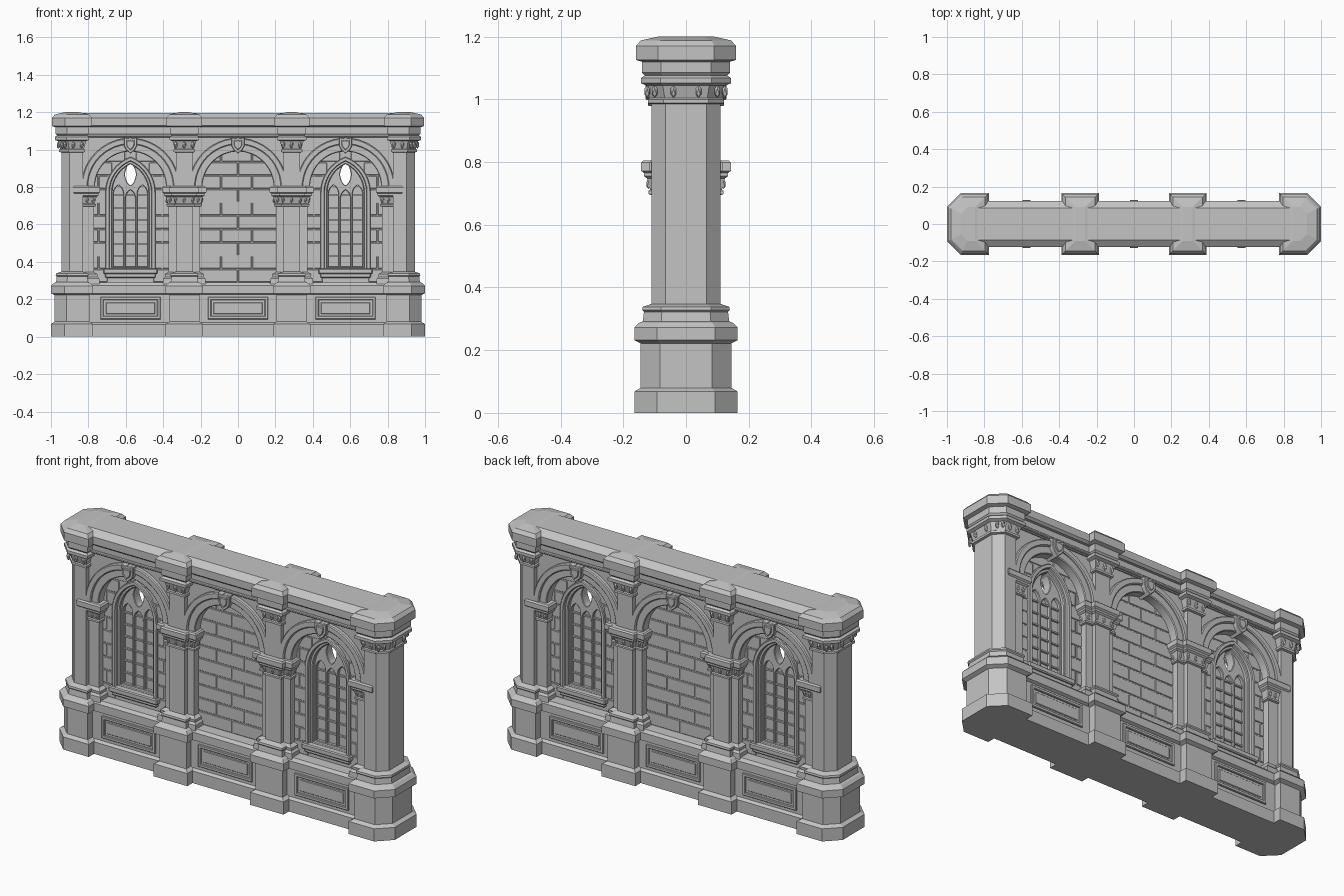
import bpy, bmesh
from math import cos, sin, pi, sqrt, acos, radians
from mathutils import Matrix, Vector

if "Cube" in bpy.data.objects:
    bpy.data.objects.remove(bpy.data.objects["Cube"])

stone = bpy.data.materials.new("grey stone")
stone.use_nodes = True
GREY = (0.55, 0.55, 0.55, 1)
stone.diffuse_color = GREY
stone.node_tree.nodes["Principled BSDF"].inputs["Base Color"].default_value = GREY

BAYS = (-0.575, 0, 0.575)
PIER_X = 0.287
SPRING = 0.8


def finish(name, bm, bevel=0):
    bmesh.ops.remove_doubles(bm, verts=bm.verts, dist=0.0001)
    bmesh.ops.recalc_face_normals(bm, faces=bm.faces)
    mesh = bpy.data.meshes.new(name)
    bm.to_mesh(mesh)
    bm.free()
    mesh.materials.append(stone)
    ob = bpy.data.objects.new(name, mesh)
    bpy.context.collection.objects.link(ob)
    if bevel:
        mod = ob.modifiers.new("soft edges", 'BEVEL')
        mod.width = bevel
        mod.segments = 1
    return ob


def smooth(ob, angle=35):
    bpy.ops.object.select_all(action='DESELECT')
    ob.select_set(True)
    bpy.context.view_layer.objects.active = ob
    bpy.ops.object.shade_smooth_by_angle(angle=radians(angle))


def boxes(name, spans, bevel=0):
    """Boxes from (x0, x1, half depth, z0, z1), centred on y = 0."""
    bm = bmesh.new()
    for x0, x1, hy, z0, z1 in spans:
        m = Matrix.Translation(((x0 + x1) / 2, 0, (z0 + z1) / 2))
        m = m @ Matrix.Diagonal((x1 - x0, 2 * hy, z1 - z0, 1))
        bmesh.ops.create_cube(bm, size=1, matrix=m)
    return finish(name, bm, bevel)


def stack(name, x0, x1, hy, rings, cut=0, side=1):
    """Loft a footprint through (height, outward offset) rings."""
    bm = bmesh.new()
    rows = []
    for z, g in rings:
        a, b, h = x0 - g, x1 + g, hy + g
        c = cut + 0.5 * g
        if cut:
            pts = [(a, -h), (b - c, -h), (b, c - h), (b, h - c), (b - c, h), (a, h)]
        else:
            pts = [(a, -h), (b, -h), (b, h), (a, h)]
        rows.append([bm.verts.new((side * x, y, z)) for x, y in pts])
    n = len(rows[0])
    for low, high in zip(rows, rows[1:]):
        for i in range(n):
            j = (i + 1) % n
            bm.faces.new((low[i], low[j], high[j], high[i]))
    bm.faces.new(rows[0])
    bm.faces.new(rows[-1])
    return finish(name, bm)


def slab(name, loops, hy, bevel=0.0):
    """Filled x-z outline, with holes, given thickness in y."""
    cu = bpy.data.curves.new(name, 'CURVE')
    cu.dimensions = '2D'
    cu.fill_mode = 'BOTH'
    cu.extrude = hy - bevel
    cu.bevel_depth = bevel
    cu.bevel_resolution = 0
    cu.offset = -bevel
    for loop in loops:
        sp = cu.splines.new('POLY')
        sp.points.add(len(loop) - 1)
        for p, (x, z) in zip(sp.points, loop):
            p.co = (x, z, 0, 1)
        sp.use_cyclic_u = True
    tmp = bpy.data.objects.new(name + " outline", cu)
    bpy.context.collection.objects.link(tmp)
    bpy.context.view_layer.update()
    mesh = bpy.data.meshes.new_from_object(tmp.evaluated_get(bpy.context.evaluated_depsgraph_get()))
    bpy.data.objects.remove(tmp)
    bm = bmesh.new()
    bm.from_mesh(mesh)
    bm.transform(Matrix.Rotation(pi / 2, 4, 'X'))
    ob = finish(name, bm)
    smooth(ob)
    return ob


def rect(x0, x1, z0, z1):
    return [(x0, z0), (x1, z0), (x1, z1), (x0, z1)]


def arc(cx, cz, r, a0, a1, n=24):
    return [(cx + r * cos(a0 + (a1 - a0) * i / n), cz + r * sin(a0 + (a1 - a0) * i / n))
            for i in range(n + 1)]


def lancet(cx, w, z0, spring, c):
    """Pointed arch outline; c is the offset of the arc centres."""
    r = w + c
    t = acos(c / r)
    right = arc(cx - c, spring, r, 0, t, 8)
    left = arc(cx + c, spring, r, pi - t, pi, 8)
    return [(cx - w, z0), (cx + w, z0)] + right + left[1:]


def leaves(name, spots, size):
    """Small pointed carved leaves at (x, y, z)."""
    bm = bmesh.new()
    for x, y, z in spots:
        m = Matrix.Translation((x, y, z)) @ Matrix.Diagonal((0.6, 0.6, 1.2, 1))
        bmesh.ops.create_icosphere(bm, subdivisions=1, radius=size, matrix=m)
    finish(name, bm)


# Plinth, ledge, frieze and coping running the full length
stack("plinth", -0.9, 0.9, 0.105, [(0, .015), (.065, .015), (.075, 0), (.225, 0),
                                  (.232, .015), (.275, .015), (.29, .002)])
boxes("frieze", [(-.9, .9, .095, 1.065, 1.13), (-.9, .9, .104, 1.07, 1.085)], 0.004)
stack("coping", -0.9, 0.9, 0.105, [(1.12, .005), (1.13, .017), (1.17, .017), (1.197, -.02)])

# Piers: the same moulding profile on square and chamfered footprints
PIER = [(0, .055), (.068, .055), (.08, .035), (.222, .035), (.232, .055), (.272, .055),
        (.287, .04), (.292, .028), (.322, .024), (.328, .03), (.338, .028), (.348, 0),
        (.985, 0), (.988, .012), (1.0, .012), (1.004, .006), (1.045, .018), (1.052, .034),
        (1.068, .034), (1.076, .022), (1.085, .03), (1.12, .03), (1.126, .05),
        (1.17, .05), (1.188, .034), (1.2, -.02)]
SHORT = [(.28, .03), (.31, .028), (.32, .018), (.335, .02), (.345, 0), (.695, 0),
         (.698, .01), (.708, .01), (.712, .004), (.748, .014), (.755, .024),
         (.765, .024), (.772, .033), (.798, .033), (.805, .026)]
IMPOST = [(z, g) for z, g in SHORT if z > .69]
for side, word in ((-1, "right"), (1, "left")):
    mid = side * PIER_X
    stack("end_pier_" + word, .83, .945, .11, PIER, .045, side)
    stack("end_colonnette_" + word, .77, .85, .085, SHORT, 0, side)
    stack("middle_pier_" + word, mid - .045, mid + .045, .11, PIER)
    stack("middle_colonnette_" + word, mid - .085, mid + .085, .085, SHORT)
    stack("middle_impost_" + word, mid - .045, mid + .045, .11, IMPOST)
    # Carved capitals
    top, low = [], []
    for f in (-1, 1):
        for dx in (-.045, 0, .045):
            top.append((mid + dx, f * .124, 1.025))
            low.append((mid + dx, f * .119, .73))
        for dx in (.835, .88, .925):
            top.append((side * dx, f * .124, 1.025))
        top += [(side * .94, f * .1, 1.025), (side * .96, f * .04, 1.025)]
        low += [(side * .775, f * .094, .73), (side * .805, f * .094, .73)]
        for e in (-1, 1):
            low += [(mid + e * .075, f * .094, .73), (mid + e * .092, f * .06, .73)]
            top.append((mid + e * .058, f * .075, 1.025))
    leaves("capital_leaves_" + word, top, .017)
    leaves("impost_leaves_" + word, low, .014)

# Upper wall with three round arches
outline = [(-.9, .78)]
for cx in BAYS:
    outline += [(cx - .195, .78)] + arc(cx, SPRING, .195, pi, 0) + [(cx + .195, .78)]
slab("arched_wall", [outline + [(.9, .78), (.9, 1.1), (-.9, 1.1)]], .085)


def half_ring(cx, inner, outer):
    return [arc(cx, SPRING, outer, 0, pi) + arc(cx, SPRING, inner, pi, 0)]


def window_half_width(z):
    if z < .77:
        return .12
    d = .19 ** 2 - (z - .77) ** 2
    return max(0, sqrt(d) - .07) if d > 0 else 0


def bricks(name, cx, window):
    spans, course, gap = [], .0715, .003
    for row in range(10):
        z0 = .29 + row * course
        z1 = z0 + course
        joints = [-.22, -.09, .075, .22] if row % 2 else [-.22, 0, .22]
        if window:
            joints = [-.22, -.17, .17, .22] if row % 2 else [-.22, .22]
        hole = window_half_width(z0) if window and z1 > .36 else 0
        for a, b in zip(joints, joints[1:]):
            parts = [(a, min(b, -hole)), (max(a, hole), b)] if hole else [(a, b)]
            spans += [(cx + p + gap, cx + q - gap, .05, z0 + gap, z1 - gap)
                      for p, q in parts if q - p > .01]
    boxes(name, spans, .002)


for cx, word in zip(BAYS, ("right", "middle", "left")):
    # Stepped arch mouldings and shield keystone
    slab("arch_outer_band_" + word, half_ring(cx, .228, .262), .108, .005)
    slab("arch_inner_band_" + word, half_ring(cx, .19, .232), .097, .004)
    for tag, k, hy in (("", 1, .122), ("_boss", .6, .129)):
        shape = [(-.036, .04), (-.012, .034), (0, .042), (.012, .034), (.036, .04),
                 (.034, -.008), (.022, -.03), (0, -.048), (-.022, -.03), (-.034, -.008)]
        slab("keystone_shield" + tag + "_" + word,
             [[(cx + k * x, 1.027 + k * z) for x, z in shape]], hy, .003)
    # Plinth panel
    slab("panel_frame_" + word, [rect(cx - .16, cx + .16, .093, .212),
                                 rect(cx - .143, cx + .143, .11, .195)], .114, .003)
    boxes("panel_field_" + word, [(cx - .132, cx + .132, .109, .121, .184)], .003)
    # Recessed wall and masonry
    window = cx != 0
    wall = [rect(cx - .22, cx + .22, .27, 1.03)]
    if window:
        wall.append(lancet(cx, .112, .35, .77, .07))
    slab("recessed_wall_" + word, wall, .046)
    bricks("masonry_" + word, cx, window)
    if not window:
        continue
    # Lancet window: frames, tracery, lights, glazing bars and sill
    slab("window_frame_" + word, [lancet(cx, .134, .345, .77, .07),
                                  lancet(cx, .112, .36, .77, .07)], .064, .004)
    slab("window_inner_frame_" + word, [lancet(cx, .116, .35, .77, .07),
                                        lancet(cx, .098, .37, .77, .07)], .045, .004)
    eye = [(cx + x, .868 + z) for x, z in
           [(.03 * cos(t) * (1 - .25 * abs(sin(t))), .058 * sin(t))
            for t in [i * pi / 10 for i in range(20)]]]
    lights = [lancet(cx + d, .026, .375, top, .025) for d, top in
              ((-.064, .765), (0, .74), (.064, .765))]
    slab("tracery_" + word, [lancet(cx, .106, .36, .77, .07), eye] + lights, .026, .003)
    bars = [(cx - .1, cx + .1, .02, z - .004, z + .004)
            for z in [.43 + .065 * i for i in range(6)]]
    boxes("glazing_bars_" + word, bars)
    boxes("window_glass_" + word, [(cx - .1, cx + .1, .01, .36, .805)])
    boxes("window_sill_" + word, [(cx - .145, cx + .145, .078, .335, .365),
                                  (cx - .135, cx + .135, .066, .315, .34)], .005)
